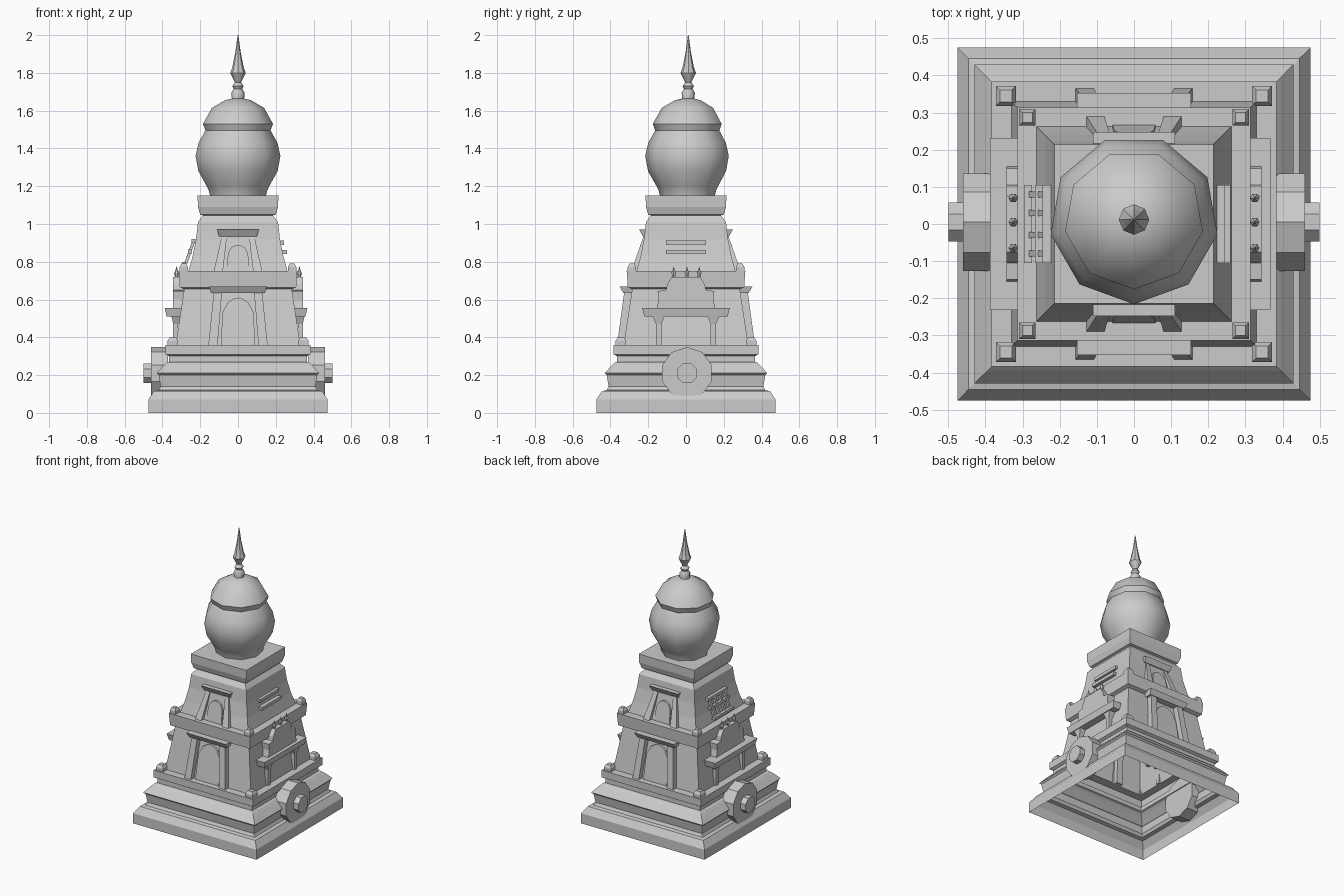
import bpy, bmesh, math

cube = bpy.data.objects.get("Cube")
if cube:
    bpy.data.objects.remove(cube, do_unlink=True)

stone = bpy.data.materials.new("grey_stone")
stone.use_nodes = True
GREY = (0.6, 0.6, 0.6, 1)
stone.diffuse_color = GREY
stone.node_tree.nodes["Principled BSDF"].inputs["Base Color"].default_value = GREY


def add(name, verts, faces, fix=True):
    me = bpy.data.meshes.new(name)
    bm = bmesh.new()
    vs = [bm.verts.new(v) for v in verts]
    for f in faces:
        bm.faces.new([vs[i] for i in f])
    if fix:
        bmesh.ops.recalc_face_normals(bm, faces=bm.faces)
    bm.to_mesh(me)
    bm.free()
    me.materials.append(stone)
    ob = bpy.data.objects.new(name, me)
    bpy.context.collection.objects.link(ob)
    return ob


def loft(name, profile, n=4, start=45, centre=(0, 0), top=False, smooth=False):
    """Stack n-sided rings of (size, z); four-sided rings use the half width."""
    k = math.sqrt(2) if n == 4 else 1
    verts, faces = [], []
    for r, z in profile:
        for j in range(n):
            a = math.radians(start) + 2 * math.pi * j / n
            verts.append((centre[0] + r * k * math.cos(a), centre[1] + r * k * math.sin(a), z))
    for i in range(len(profile) - 1):
        for j in range(n):
            a, b = i * n + j, i * n + (j + 1) % n
            faces.append((a, b, b + n, a + n))
    if top:
        faces.append(range(len(verts) - n, len(verts)))
    ob = add(name, verts, faces, False)
    if smooth:
        bpy.ops.object.select_all(action='DESELECT')
        bpy.context.view_layer.objects.active = ob
        ob.select_set(True)
        bpy.ops.object.shade_smooth_by_angle(angle=math.radians(42))
    return ob


def prism(name, a, b):
    """Solid joining two matching polygons."""
    n = len(a)
    sides = [(i, (i + 1) % n, n + (i + 1) % n, n + i) for i in range(n)]
    return add(name, list(a) + list(b), sides + [range(n), range(n, 2 * n)])


def slab(name, bottom, top, turn):
    """Leaning box from two (u0, u1, d0, d1, z) rectangles; u runs across, d outward."""
    def rect(r):
        u0, u1, d0, d1, z = r
        return [turn(u, d, z) for u, d in ((u0, d0), (u1, d0), (u1, d1), (u0, d1))]
    return prism(name, rect(bottom), rect(top))


def box(name, u0, u1, d0, d1, z0, z1, turn):
    return slab(name, (u0, u1, d0, d1, z0), (u0, u1, d0, d1, z1), turn)


# Stepped plinth, two tapering storeys and the square neck, hollow from below
loft("plinth", [(.475, 0), (.475, .07), (.445, .115), (.42, .12), (.41, .14), (.42, .2),
                (.43, .21), (.395, .25), (.38, .265), (.365, .27), (.365, .3),
                (.383, .31), (.383, .36), (.33, .36)])
loft("lower_storey", [(.33, .36), (.285, .655), (.308, .665), (.314, .75), (.262, .75)])
loft("upper_storey", [(.262, .75), (.24, .83), (.222, .92), (.212, 1.01), (.185, 1.045)])
loft("neck_block", [(.185, 1.045), (.2, 1.05), (.212, 1.09), (.214, 1.15)], top=True)

# Corner knobs on both ledges
for sx in (-1, 1):
    for sy in (-1, 1):
        for level, c, r, z in (("lower", .345, .027, .36), ("upper", .287, .022, .75)):
            loft(level + "_corner_knob", [(r, z), (r, z + .022), (r * .6, z + .04)],
                 centre=(sx * c, sy * c), top=True)

# Nine-sided bulb, lid and spire
mid = (0, .012)
loft("bulb", [(.15, 1.15), (.158, 1.18), (.168, 1.2), (.213, 1.28), (.228, 1.36),
              (.212, 1.43), (.175, 1.495)], 9, -90, mid, smooth=True)
loft("lid", [(.175, 1.495), (.188, 1.53), (.14, 1.615), (.07, 1.655), (.03, 1.665)],
     9, -90, mid, top=True, smooth=True)
loft("spire", [(.032, 1.655), (.035, 1.695), (.022, 1.715), (.03, 1.73), (.016, 1.75),
               (.041, 1.8), (.03, 1.83), (.014, 1.91), (.002, 2.0)],
     8, 0, mid, top=True, smooth=True)


def doorway(name, turn, z0, z1, foot, head, outer, inner, arch, wall):
    """Leaning jambs, a flared lintel and an arched door leaf."""
    for s in (-1, 1):
        slab(name + "_jamb", (s * inner[0], s * outer[0], wall[0] - .03, foot, z0),
             (s * inner[1], s * outer[1], wall[1] - .03, head - .025, z1 - .03), turn)
    w = outer[1] + .025
    slab(name + "_lintel", (-w + .01, w - .01, wall[1] - .03, head - .02, z1 - .035),
         (-w, w, wall[1] - .03, head, z1), turn)
    half, rise = arch
    outline = [(-1, 0), (1, 0), (.92, .68), (.6, .9), (.25, .98), (0, 1),
               (-.25, .98), (-.6, .9), (-.92, .68)]

    def leaf(off):
        return [turn(u * half, wall[0] + off + (wall[1] - wall[0]) * v * rise / (z1 - z0),
                     z0 + v * rise) for u, v in outline]
    prism(name + "_door", leaf(-.01), leaf(.012))


for side, s in (("front", -1), ("back", 1)):
    def turn(u, d, z, s=s):
        return (u, s * d, z)
    doorway(side + "_lower", turn, .36, .67, .365, .352, (.157, .128), (.108, .085),
            (.09, .25), (.33, .285))
    doorway(side + "_upper", turn, .75, .97, .29, .248, (.128, .085), (.08, .058),
            (.058, .14), (.255, .217))


def wheel(name, s, r, n, d0, d1):
    def ring(d):
        return [(s * d, .005 + r * math.cos(2 * math.pi * (j + .5) / n),
                 .21 + r * math.sin(2 * math.pi * (j + .5) / n)) for j in range(n)]
    prism(name, ring(d0), ring(d1))


for side, s, reach in (("left", 1, .367), ("right", -1, .388)):
    def turn(u, d, z, s=s):
        return (s * d, u, z)
    # Wheel and hub against the plinth
    wheel(side + "_wheel", s, .138, 10, .37, .46)
    wheel(side + "_wheel_hub", s, .057, 8, .45, .5)
    # Canopy on two flared posts
    slab(side + "_canopy", (-.22, .22, .28, reach - .01, .51),
         (-.232, .232, .28, reach, .555), turn)
    for y in (-.145, .145):
        box(side + "_canopy_post", y - .014, y + .014, .318, .343, .36, .49, turn)
        slab(side + "_post_capital", (y - .014, y + .014, .3, .343, .47),
             (y - .032, y + .032, .3, .352, .512), turn)
    # Stepped gable panel above the canopy
    half = [(.155, .555), (.145, .6), (.15, .645), (.105, .65), (.1, .68), (.075, .72)]
    outline = half + [(-y, z) for y, z in reversed(half)]
    prism(side + "_gable", [turn(y, .28, z) for y, z in outline],
          [turn(y, .343, z) for y, z in outline])
    for y in (-.065, .005, .07):
        loft(side + "_gable_finial", [(.008, .715), (.013, .74), (.006, .755), (.001, .775)],
             6, 0, (s * .325, y), top=True)

# Paired sill bars on the left wall
for d, z in ((.232, .9), (.248, .85)):
    box("left_window_bar", -.105, .105, .19, d + .012, z - .01, z + .012,
        lambda u, d, z: (d, u, z))


# Balustrade on the right wall
def right(u, d, z):
    return (-d, u, z)


for d, z in ((.238, .91), (.258, .855), (.288, .79)):
    box("right_balustrade_rail", -.105, .105, d - .014, d + .008, z - .01, z + .01, right)
for y in (-.08, -.03, .03, .08):
    slab("right_baluster", (y - .008, y + .008, .268, .286, .79),
         (y - .008, y + .008, .226, .242, .91), right)
